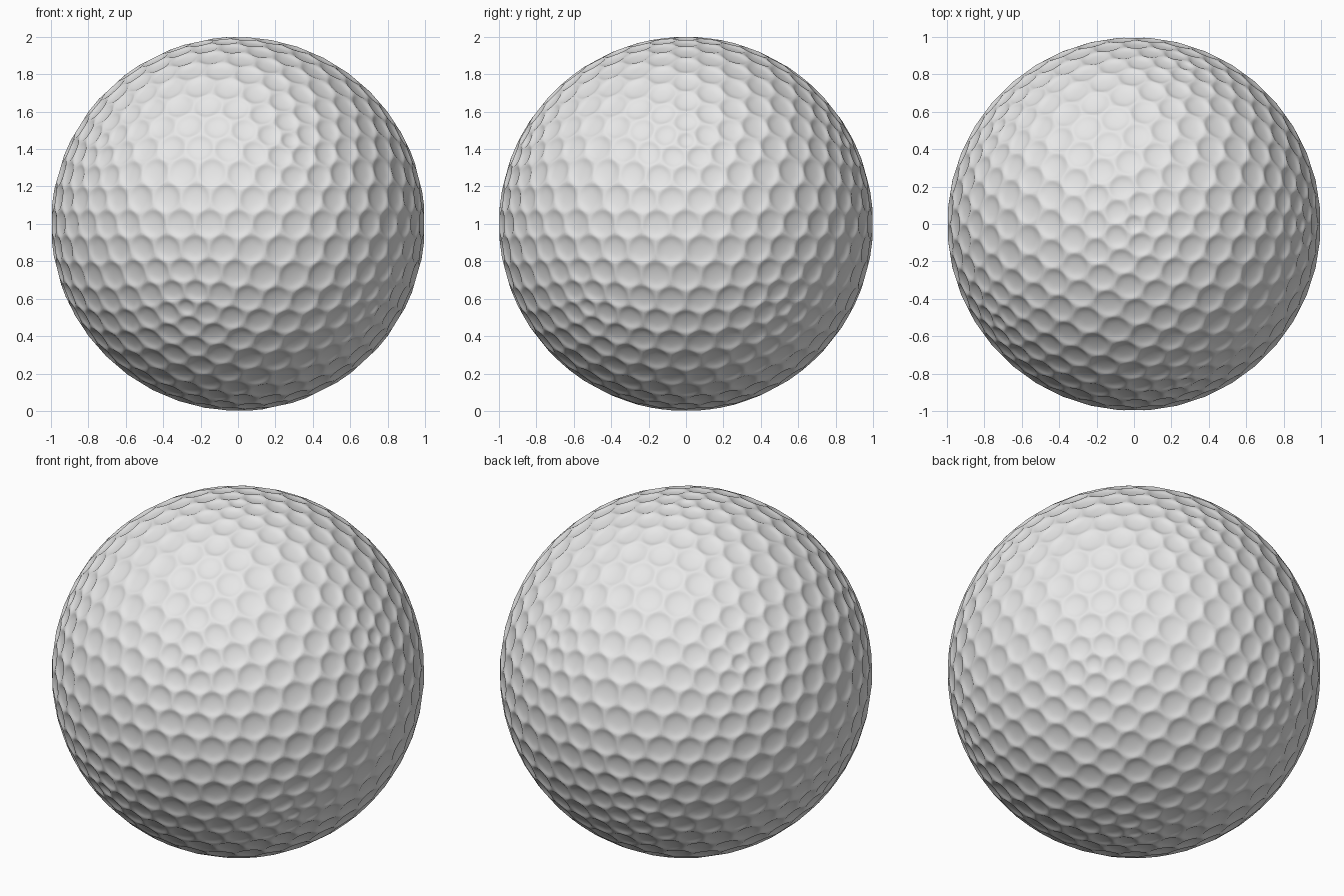
import bpy, bmesh, math
from mathutils import Vector

if "Cube" in bpy.data.objects:
    bpy.data.objects.remove(bpy.data.objects["Cube"])

DIMPLE_RIM = 0.02
DIMPLE_DEPTH = 0.02

# Geodesic sphere: each vertex becomes the centre of one dimple
geo = bmesh.new()
bmesh.ops.create_icosphere(geo, subdivisions=4, radius=1.0)
geo.faces.index_update()
geo.faces.ensure_lookup_table()

# Dual mesh: hexagon cells (with twelve pentagons)
bm = bmesh.new()
corners = [bm.verts.new(f.calc_center_median().normalized()) for f in geo.faces]
for v in geo.verts:
    n = v.co.normalized()
    u = n.orthogonal().normalized()
    w = n.cross(u)

    def angle(f):
        c = f.calc_center_median()
        return math.atan2(c.dot(w), c.dot(u))
    bm.faces.new([corners[f.index] for f in sorted(v.link_faces, key=angle)])
geo.free()
bm.normal_update()

# Inset every cell and sink it to make the dimples
cells = bm.faces[:]
bmesh.ops.inset_individual(bm, faces=cells, thickness=DIMPLE_RIM, use_even_offset=True)
for f in cells:
    n = f.calc_center_median().normalized()
    for v in f.verts:
        v.co -= n * DIMPLE_DEPTH

mesh = bpy.data.meshes.new("dimpled_ball")
bm.to_mesh(mesh)
bm.free()
ball = bpy.data.objects.new("dimpled_ball", mesh)
bpy.context.collection.objects.link(ball)

# Rounded ridges
sub = ball.modifiers.new("smooth", 'SUBSURF')
sub.levels = sub.render_levels = 2
mesh.polygons.foreach_set("use_smooth", [True] * len(mesh.polygons))

# Fit the smoothed ball to radius 1, standing on the ground
dg = bpy.context.evaluated_depsgraph_get()
dg.update()
radius = max(v.co.length for v in ball.evaluated_get(dg).data.vertices)
for v in mesh.vertices:
    v.co = v.co / radius + Vector((0, 0, 1))
mesh.update()

white = bpy.data.materials.new("ball white")
white.diffuse_color = (0.8, 0.8, 0.8, 1)
white.use_nodes = True
white.node_tree.nodes["Principled BSDF"].inputs["Base Color"].default_value = white.diffuse_color
mesh.materials.append(white)
